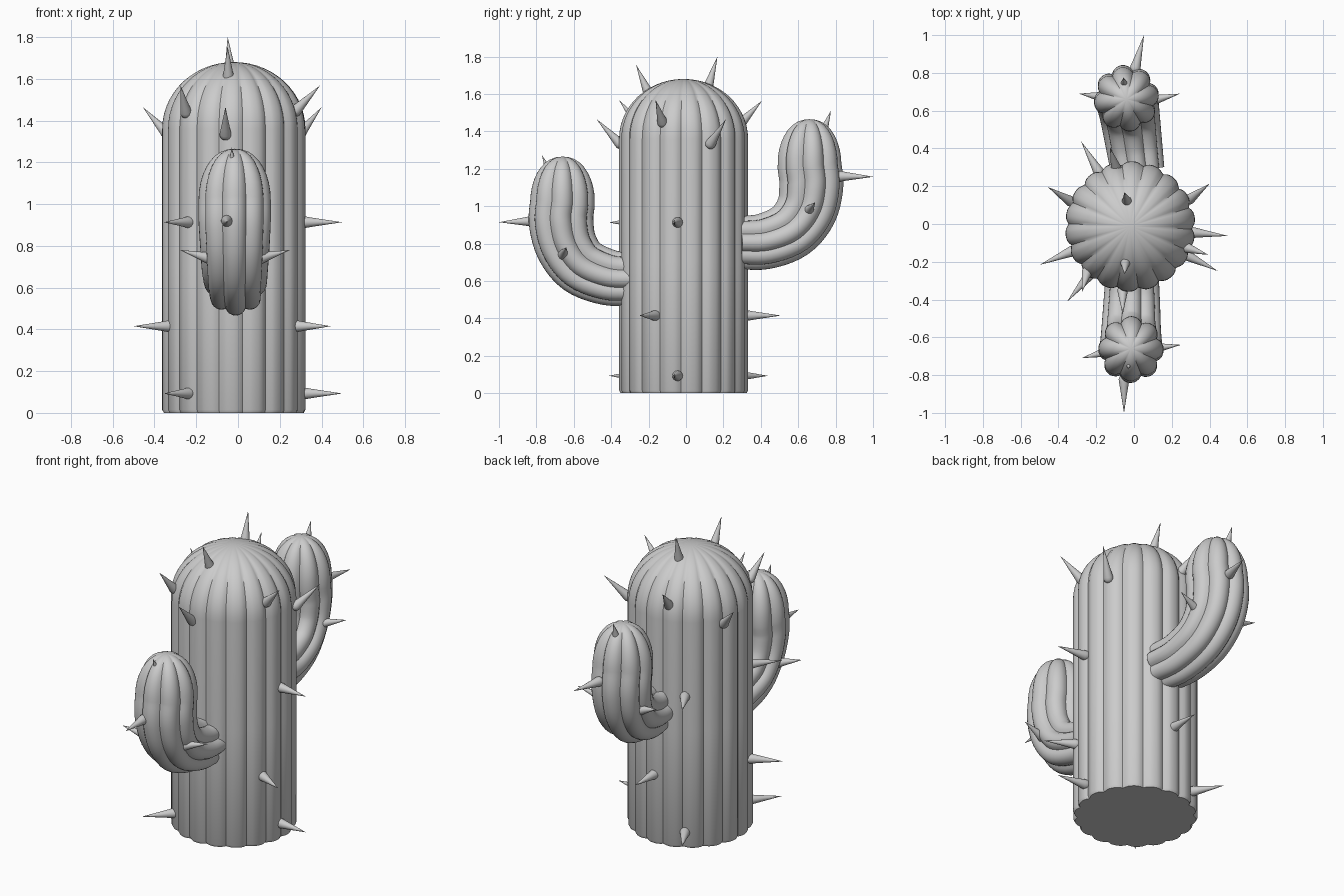
import bpy, math
from math import sin, cos, pi
from mathutils import Vector

if "Cube" in bpy.data.objects:
    bpy.data.objects.remove(bpy.data.objects["Cube"])

CX, CY = -0.02, -0.013


def make_object(name, verts, faces, angle):
    mesh = bpy.data.meshes.new(name)
    mesh.from_pydata([tuple(v) for v in verts], [], faces)
    mesh.update()
    ob = bpy.data.objects.new(name, mesh)
    bpy.context.collection.objects.link(ob)
    bpy.ops.object.select_all(action='DESELECT')
    ob.select_set(True)
    bpy.context.view_layer.objects.active = ob
    bpy.ops.object.shade_smooth_by_angle(angle=math.radians(angle))
    return ob


def loft(name, rings, start, end, angle=40):
    """Skin equal-length rings and close both ends with a fan to a point."""
    n = len(rings[0])
    verts = [v for r in rings for v in r] + [start, end]
    a, b = len(verts) - 2, len(verts) - 1
    last = (len(rings) - 1) * n
    faces = []
    for j in range(n):
        k = (j + 1) % n
        for i in range(len(rings) - 1):
            faces.append((i*n + j, i*n + k, (i+1)*n + k, (i+1)*n + j))
        faces.append((a, k, j))
        faces.append((b, last + j, last + k))
    return make_object(name, verts, faces, angle)


# Ribbed trunk with a domed top
def rib(t):
    return 1 - 0.06 * (1 - abs(sin(9 * t + 0.3))) ** 1.5


N = 18 * 8
profile = [(0.337, 0.0), (0.345, 0.015), (0.345, 0.7)]
profile += [(0.345 * cos(a), 1.36 + 0.32 * sin(a))
            for a in [i * pi / 2 / 14 for i in range(14)]]
rings = [[Vector((CX + r * rib(t) * cos(t), CY + r * rib(t) * sin(t), z))
          for t in [2 * pi * j / N for j in range(N)]] for r, z in profile]
loft("trunk", rings, Vector((CX, CY, 0)), Vector((CX, CY, 1.68)))


# Curved lobed arms
def catmull(p0, p1, p2, p3, t):
    return 0.5 * (2*p1 + (p2 - p0)*t + (2*p0 - 5*p1 + 4*p2 - p3)*t*t
                  + (3*p1 - p0 - 3*p2 + p3)*t**3)


def arm(name, path, tip_z):
    pts = [Vector(p) for p in path]
    pts = [2*pts[0] - pts[1]] + pts + [2*pts[-1] - pts[-2]]
    line = []
    for i in range(1, len(pts) - 2):
        line += [catmull(*pts[i-1:i+3], s / 5) for s in range(5)]
    line.append(pts[-2])
    flat = Vector((pts[-2].x - pts[1].x, pts[-2].y - pts[1].y, 0)).normalized()
    side = Vector((0, 0, 1)).cross(flat)
    out = []
    count = len(line)
    for i, p in enumerate(line):
        tan = (line[min(i+1, count-1)] - line[max(i-1, 0)]).normalized()
        out.append((p, tan, 0.142 + 0.031 * min(1, i / (count * 0.75))))
    # rounded tip
    top, height = line[-1], tip_z - line[-1].z
    for i in range(1, 9):
        a = i * pi / 2 / 9
        out.append((top + Vector((0, 0, height * sin(a))), Vector((0, 0, 1)),
                    0.173 * cos(a) ** 0.9))
    rings = []
    for p, tan, r in out:
        up = tan.cross(side)
        ring = []
        for j in range(64):
            t = 2 * pi * j / 64
            k = r * (0.84 + 0.16 * abs(cos(4 * t)) ** 0.8)
            ring.append(p + side * (k * cos(t)) + up * (k * sin(t)))
        rings.append(ring)
    loft(name, rings, line[0], Vector((top.x, top.y, tip_z)))


arm("front_arm", [(-0.01, -0.29, 0.61), (-0.012, -0.42, 0.62), (-0.015, -0.56, 0.68),
                  (-0.015, -0.64, 0.79), (-0.016, -0.668, 0.92), (-0.016, -0.66, 1.02)], 1.265)
arm("back_arm", [(0.02, 0.28, 0.805), (0.0, 0.42, 0.812), (-0.02, 0.56, 0.87),
                 (-0.035, 0.645, 0.98), (-0.04, 0.67, 1.11), (-0.04, 0.66, 1.22)], 1.465)


# Spines: round-based cones from base to tip
def spine(name, base, tip):
    base, tip = Vector(base), Vector(tip)
    d = tip - base
    q = d.to_track_quat('Z', 'Y')
    rings = [[base + q @ Vector((0.028*r*cos(t), 0.028*r*sin(t), d.length * h))
              for t in [2 * pi * j / 16 for j in range(16)]]
             for h, r in [(0.01, 0.5), (0.05, 0.87), (0.11, 1), (0.17, 0.97),
                          (0.3, 0.8), (0.65, 0.4), (0.97, 0.04)]]
    loft(name, rings, base, tip, 60)


# Level rings of spines round the trunk
for z, angles in [(0.093, (-130, -5.5, 120)), (0.415, (-157, -27, 89)),
                  (0.913, (-130, -5.5, 120))]:
    for deg in angles:
        a = math.radians(deg)
        spine("trunk_spine", (CX + 0.31*cos(a), CY + 0.31*sin(a), z),
              (CX + 0.52*cos(a), CY + 0.52*sin(a), z))

# Spines on the dome
for base, tip in [
    ((-0.035, 0.11, 1.61), (-0.05, 0.168, 1.80)),
    ((-0.045, -0.19, 1.58), (-0.05, -0.267, 1.755)),
    ((-0.245, -0.24, 1.42), (-0.275, -0.358, 1.567)),
    ((-0.06, -0.335, 1.315), (-0.06, -0.478, 1.465)),
    ((0.26, -0.12, 1.43), (0.393, -0.163, 1.568)),
    ((0.28, 0.12, 1.315), (0.40, 0.213, 1.463)),
    ((-0.32, 0.11, 1.315), (-0.455, 0.195, 1.463)),
    ((-0.09, 0.28, 1.43), (-0.127, 0.405, 1.562)),
]:
    spine("dome_spine", base, tip)

# Spines on the arms
for base, tip in [
    ((-0.053, -0.80, 0.92), (-0.053, -1.0, 0.914)),
    ((-0.12, -0.67, 0.735), (-0.277, -0.71, 0.78)),
    ((0.085, -0.66, 0.735), (0.248, -0.64, 0.78)),
    ((-0.025, -0.71, 1.13), (-0.03, -0.77, 1.272)),
    ((0.0, 0.80, 1.16), (0.053, 1.0, 1.157)),
    ((-0.15, 0.67, 0.97), (-0.29, 0.69, 1.02)),
    ((0.08, 0.65, 0.97), (0.243, 0.69, 1.02)),
    ((-0.05, 0.72, 1.36), (-0.055, 0.775, 1.51)),
]:
    spine("arm_spine", base, tip)
